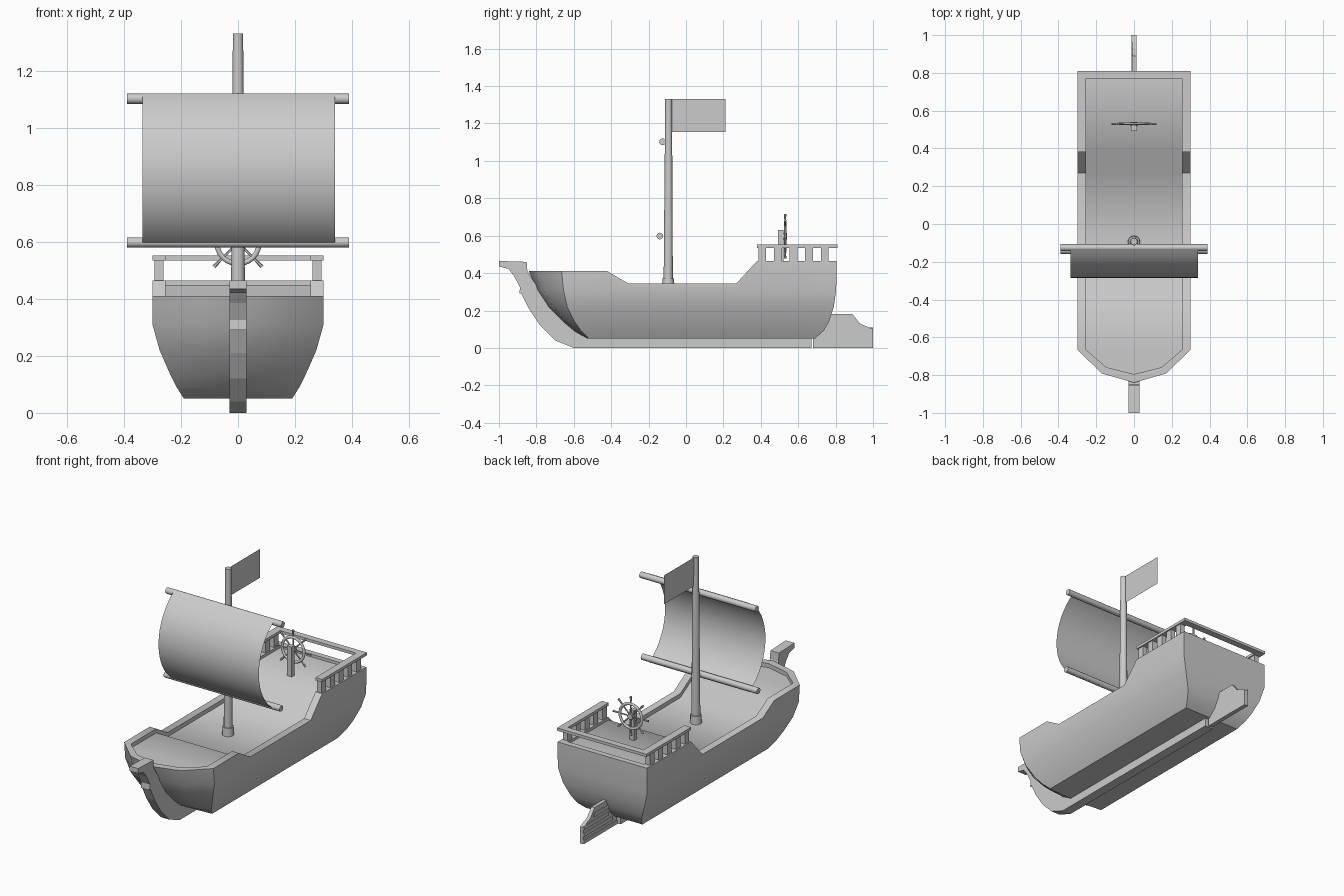
import bpy, bmesh, math
from mathutils import Matrix, Vector

if "Cube" in bpy.data.objects:
    bpy.data.objects.remove(bpy.data.objects["Cube"])


def finish(name, bm, smooth=None):
    me = bpy.data.meshes.new(name)
    bm.to_mesh(me)
    bm.free()
    ob = bpy.data.objects.new(name, me)
    bpy.context.collection.objects.link(ob)
    if smooth:
        bpy.ops.object.select_all(action='DESELECT')
        ob.select_set(True)
        bpy.context.view_layer.objects.active = ob
        bpy.ops.object.shade_smooth_by_angle(angle=math.radians(smooth))
    return ob


def box(name, lo, hi):
    bm = bmesh.new()
    lo, hi = Vector(lo), Vector(hi)
    m = Matrix.Translation((lo + hi) / 2) @ Matrix.Diagonal((*(hi - lo), 1))
    bmesh.ops.create_cube(bm, size=1, matrix=m)
    return finish(name, bm)


def rod(name, a, b, r1, r2=None, n=12):
    a, b = Vector(a), Vector(b)
    bm = bmesh.new()
    m = Matrix.Translation((a + b) / 2) @ (b - a).to_track_quat('Z', 'Y').to_matrix().to_4x4()
    bmesh.ops.create_cone(bm, cap_ends=True, segments=n, radius1=r1,
                          radius2=r1 if r2 is None else r2, depth=(b - a).length, matrix=m)
    return finish(name, bm, 50)


def prism(name, pts, x0, x1):
    """Extrude a (y, z) outline across x."""
    bm = bmesh.new()
    f = bm.faces.new([bm.verts.new((x0, y, z)) for y, z in pts])
    ext = bmesh.ops.extrude_face_region(bm, geom=[f])['geom']
    bmesh.ops.translate(bm, vec=(x1 - x0, 0, 0),
                        verts=[g for g in ext if isinstance(g, bmesh.types.BMVert)])
    bmesh.ops.recalc_face_normals(bm, faces=bm.faces)
    return finish(name, bm)


# Hull: level outlines (z, half width, bow y, shoulder y, stern y), sheer line on top
BREAKS = (-0.42, -0.31, 0.27, 0.38)
SHEER = (0.41, 0.41, 0.41, 0.41, 0.345, 0.345, 0.465, 0.465, 0.465)
DECK = (0.385, 0.385, 0.385, 0.385, 0.32, 0.32, 0.448, 0.448, 0.448)
LEVELS = ((0.05, 0.19, -0.53, -0.52, 0.69), (0.09, 0.215, -0.60, -0.56, 0.735),
          (0.14, 0.24, -0.66, -0.595, 0.765), (0.22, 0.275, -0.74, -0.635, 0.79),
          (0.31, 0.30, -0.80, -0.655, 0.803))
TOP, INNER = (0.30, -0.84, -0.665, 0.805), (0.255, -0.795, -0.665, 0.77)


def outline(zs, w, bow, shoulder, stern):
    xy = [(0, bow), (0.57 * w, shoulder + 0.72 * (bow - shoulder)), (w, shoulder)]
    xy += [(w, y) for y in BREAKS] + [(w, stern), (0, stern)]
    return [(x, y, z) for (x, y), z in zip(xy, zs)]


rows = [outline([z] * 9, *rest) for z, *rest in LEVELS]
rows.insert(0, [(0, y, z) for x, y, z in rows[0]])
rows += [outline(SHEER, *TOP), outline(SHEER, *INNER), outline(DECK, *INNER)]
rows.append([(0, y, z) for x, y, z in rows[-1]])
bm = bmesh.new()
tag = bm.faces.layers.int.new("deck")
for s in (1, -1):
    grid = [[bm.verts.new((s * x, y, z)) for x, y, z in r] for r in rows]
    for i in range(len(grid) - 1):
        for j in range(8):
            f = bm.faces.new((grid[i][j], grid[i][j + 1], grid[i + 1][j + 1], grid[i + 1][j]))
            f[tag] = int(i == len(grid) - 2)
bmesh.ops.remove_doubles(bm, verts=bm.verts, dist=1e-4)
bmesh.ops.dissolve_degenerate(bm, edges=bm.edges, dist=1e-5)
bmesh.ops.recalc_face_normals(bm, faces=bm.faces)
for f in bm.faces:
    f.smooth = True
for e in bm.edges:   # the deck stays soft, other creases are sharp
    if len(e.link_faces) == 2 and e.calc_face_angle() > 0.6 and not all(f[tag] for f in e.link_faces):
        e.smooth = False
finish("hull", bm)

# Keel with curved stem and bow head
prism("keel", [(0.67, 0), (-0.60, 0), (-0.70, 0.04), (-0.78, 0.12), (-0.84, 0.21), (-0.88, 0.29),
               (-0.89, 0.29), (-0.888, 0.325), (-0.92, 0.385), (-0.95, 0.423), (-1.0, 0.435),
               (-1.0, 0.465), (-0.852, 0.46), (-0.848, 0.41), (-0.785, 0.31), (-0.72, 0.22),
               (-0.64, 0.14), (-0.50, 0.055), (0.67, 0.055)], -0.029, 0.029)

# Rudder with plank ribs on one side
prism("rudder", [(0.68, 0), (1.0, 0), (1.0, 0.10), (0.93, 0.13), (0.89, 0.18),
                 (0.76, 0.18), (0.74, 0.12), (0.68, 0.055)], -0.008, 0.014)
for k, (y0, y1) in enumerate(((0.68, 1.0), (0.72, 1.0), (0.76, 1.0), (0.76, 0.90))):
    z = 0.002 + k * 0.042
    box("rudder_plank", (-0.014, y0, z), (-0.007, y1, z + 0.022))

# Mast, collar and flag
rod("mast", (0, -0.095, 0.32), (0, -0.093, 1.33), 0.025, 0.018)
rod("mast_collar", (0, -0.095, 0.31), (0, -0.095, 0.37), 0.034, 0.031)
bm = bmesh.new()
bm.faces.new([bm.verts.new((0, y, z)) for y, z in
              ((-0.08, 1.155), (0.21, 1.155), (0.21, 1.33), (-0.08, 1.33))])
finish("flag", bm)

# Yards
rod("upper_yard", (-0.39, -0.125, 1.102), (0.39, -0.125, 1.102), 0.018)
rod("lower_yard", (-0.39, -0.14, 0.598), (0.39, -0.14, 0.598), 0.018)

# Billowing sail: a thin sheet on a circular arc
bm = bmesh.new()
N, sag, half = 16, 0.153, 0.27
R = (half ** 2 + sag ** 2) / (2 * sag)
A = math.asin(half / R)
prev = None
for i in range(N + 1):
    a = A - 2 * A * i / N
    y = -0.285 + R * (1 - math.cos(a))
    cur = [bm.verts.new((x, y, 0.85 + R * math.sin(a))) for x in (-0.335, 0.34)]
    if prev:
        bm.faces.new((prev[0], cur[0], cur[1], prev[1]))
    prev = cur
finish("sail", bm, 40)

# Stern railing
for s in (1, -1):
    xs = sorted((s * 0.255, s * 0.30))
    box("side_rail", (xs[0], 0.38, 0.535), (xs[1], 0.81, 0.552))
    for k in range(5):
        xp = sorted((s * 0.262, s * 0.292))
        y = 0.387 + k * 0.0835
        box("rail_post", (xp[0], y, 0.46), (xp[1], y + 0.042, 0.537))
box("stern_rail", (-0.255, 0.77, 0.535), (0.255, 0.81, 0.552))

# Steering wheel: stand, rim, hub, spokes with handles
C = Vector((0, 0.53, 0.597))
box("wheel_stand", (-0.016, 0.493, 0.44), (0.016, 0.521, 0.63))
bm = bmesh.new()
n, m = 24, 6
ring = []
for i in range(n):
    a = 2 * math.pi * i / n
    d = Vector((math.cos(a), 0, math.sin(a)))
    ring.append([bm.verts.new(C + d * (0.074 + 0.009 * math.cos(t)) + Vector((0, 0.008 * math.sin(t), 0)))
                 for t in (2 * math.pi * k / m for k in range(m))])
for i in range(n):
    for k in range(m):
        p, q = ring[i], ring[(i + 1) % n]
        bm.faces.new((p[k], p[(k + 1) % m], q[(k + 1) % m], q[k]))
bmesh.ops.recalc_face_normals(bm, faces=bm.faces)
finish("wheel_rim", bm, 65)
rod("wheel_hub", C - Vector((0, 0.014, 0)), C + Vector((0, 0.011, 0)), 0.018)
for i in range(8):
    d = Vector((math.cos(i * math.pi / 4), 0, math.sin(i * math.pi / 4)))
    rod("wheel_spoke", C + d * 0.01, C + d * 0.098, 0.0045, n=6)
    rod("wheel_handle", C + d * 0.092, C + d * 0.119, 0.005, 0.007, n=6)
